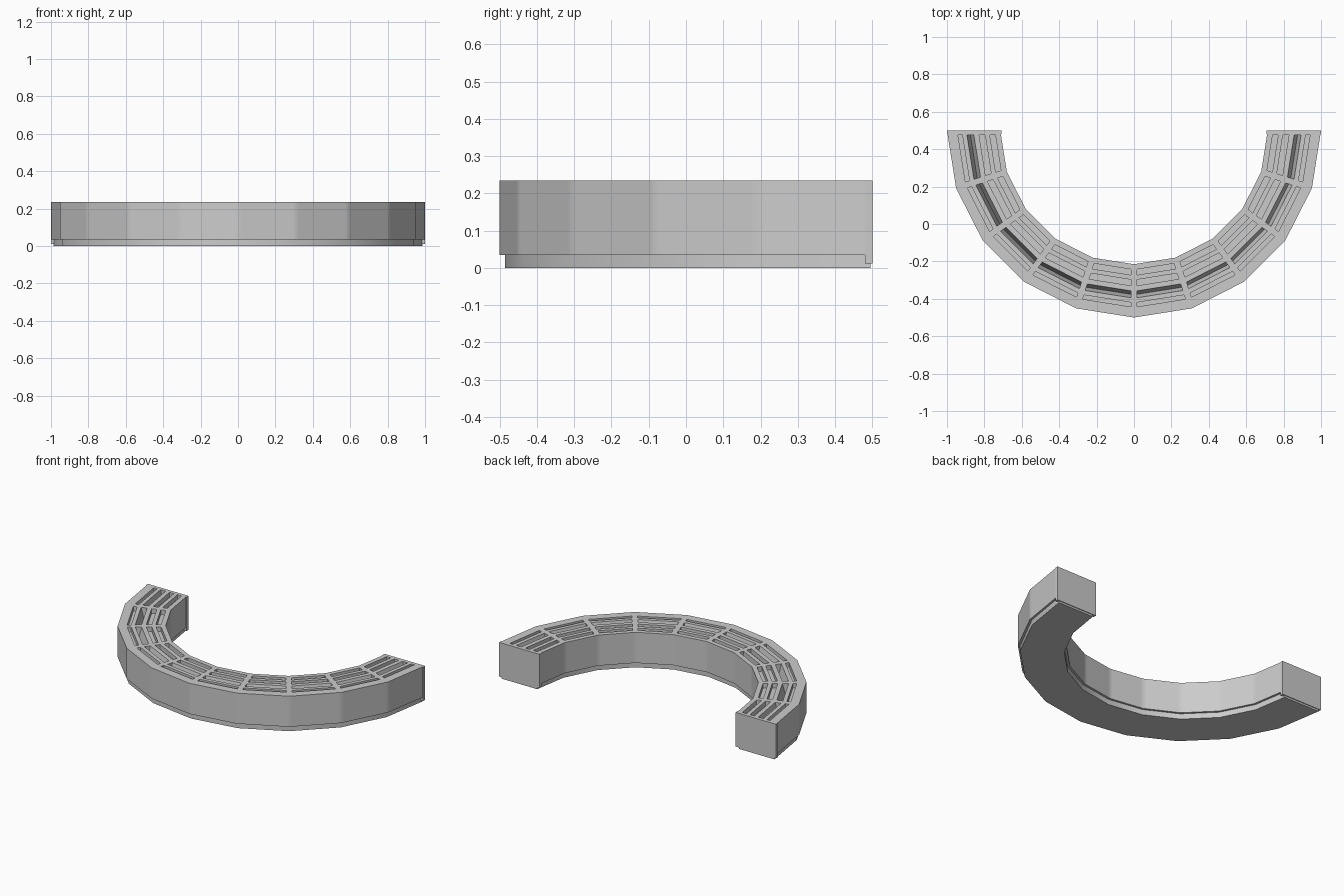
import bpy, bmesh
from math import pi, cos, sin
from mathutils import Vector

if "Cube" in bpy.data.objects:
    bpy.data.objects.remove(bpy.data.objects["Cube"])

SEGS, CY = 10, 0.5
TOP, LIP = 0.235, 0.035
R_IN, R_OUT = 0.715, 1.0
RIB, CAP = 0.017, 0.02
# radial slots cut in the top: inner radius, outer radius, depth, valley floor
SLOTS = [(0.745, 0.775, 0.03, False), (0.80, 0.832, 0.03, False),
         (0.86, 0.897, 0.03, True), (0.922, 0.945, 0.03, False)]


def ring(r, i, z=0.0):
    a = pi + pi * i / SEGS
    return Vector((r * cos(a), CY + r * sin(a), z))


def along(r, i, k, z):
    """Point on segment i at radius r; k = 0..3 picks joint, rib edge, rib edge, joint."""
    p, q = ring(r, i, z), ring(r, i + 1, z)
    length = (q - p).length
    start = CAP if i == 0 else 0.0
    end = CAP if i == SEGS - 1 else 0.0
    rib0 = 0.004 if i == 0 else RIB
    rib1 = 0.004 if i == SEGS - 1 else RIB
    d = (start, start + rib0, length - end - rib1, length - end)[k]
    return p.lerp(q, d / length)


def finish(bm, name):
    bmesh.ops.remove_doubles(bm, verts=bm.verts, dist=1e-5)
    bmesh.ops.holes_fill(bm, edges=[e for e in bm.edges if e.is_boundary], sides=0)
    bmesh.ops.recalc_face_normals(bm, faces=bm.faces)
    me = bpy.data.meshes.new(name)
    bm.to_mesh(me)
    bm.free()
    ob = bpy.data.objects.new(name, me)
    bpy.context.collection.objects.link(ob)
    bpy.ops.object.select_all(action='DESELECT')
    ob.select_set(True)
    bpy.context.view_layer.objects.active = ob
    bpy.ops.object.shade_smooth_by_angle(angle=0.5)
    return ob


def add(bm, *pts):
    bm.faces.new([bm.verts.new(p) for p in pts])


def recess(bm, i, slot):
    r0, r1, depth, valley = slot
    a, b, c, d = (along(r, i, k, TOP) for r, k in ((r0, 1), (r0, 2), (r1, 2), (r1, 1)))
    if valley:
        # steep sides meeting in a deep valley
        drop = Vector((0, 0, -0.08))
        m, n = (a + d) / 2 + drop, (b + c) / 2 + drop
        add(bm, a, b, n, m)
        add(bm, d, m, n, c)
        add(bm, a, m, d)
        add(bm, b, c, n)
    else:
        top = [a, b, c, d]
        low = [p - Vector((0, 0, depth)) for p in top]
        add(bm, *low)
        for j in range(4):
            h = (j + 1) % 4
            add(bm, top[j], top[h], low[h], low[j])


# curved body with slotted top
bm = bmesh.new()
levels = [R_IN] + [r for s in SLOTS for r in s[:2]] + [R_OUT]
for i in range(SEGS):
    for k in range(3):
        for n in range(len(levels) - 1):
            r0, r1 = levels[n], levels[n + 1]
            if k == 1 and n % 2 == 1:
                recess(bm, i, SLOTS[n // 2])
            else:
                add(bm, along(r0, i, k, TOP), along(r0, i, k + 1, TOP),
                    along(r1, i, k + 1, TOP), along(r1, i, k, TOP))
        for r in (R_IN, R_OUT):
            add(bm, along(r, i, k, LIP), along(r, i, k + 1, LIP),
                along(r, i, k + 1, TOP), along(r, i, k, TOP))
        add(bm, along(R_IN, i, k, LIP), along(R_IN, i, k + 1, LIP),
            along(R_OUT, i, k + 1, LIP), along(R_OUT, i, k, LIP))
finish(bm, "curved_body")

# recessed plinth
bm = bmesh.new()
for i in range(SEGS):
    r0, r1 = R_IN + 0.014, R_OUT - 0.014
    sec = []
    for j in (i, i + 1):
        pts = [ring(r, j, z) for r, z in ((r0, 0), (r1, 0), (r1, LIP), (r0, LIP))]
        for p in pts:
            p.y = min(p.y, CY - 0.005)
        sec.append(pts)
    for k in range(4):
        h = (k + 1) % 4
        add(bm, sec[0][k], sec[0][h], sec[1][h], sec[1][k])
finish(bm, "plinth")

# flat end panels
for side, name in ((-1, "left_end_panel"), (1, "right_end_panel")):
    bm = bmesh.new()
    bmesh.ops.create_cube(bm, size=1)
    x0, x1 = R_IN - 0.006, R_OUT
    for v in bm.verts:
        v.co = Vector((v.co.x * (x1 - x0) + side * (x0 + x1) / 2,
                       v.co.y * CAP + CY - CAP / 2,
                       v.co.z * (TOP - 0.012) + (TOP + 0.012) / 2))
    finish(bm, name)
